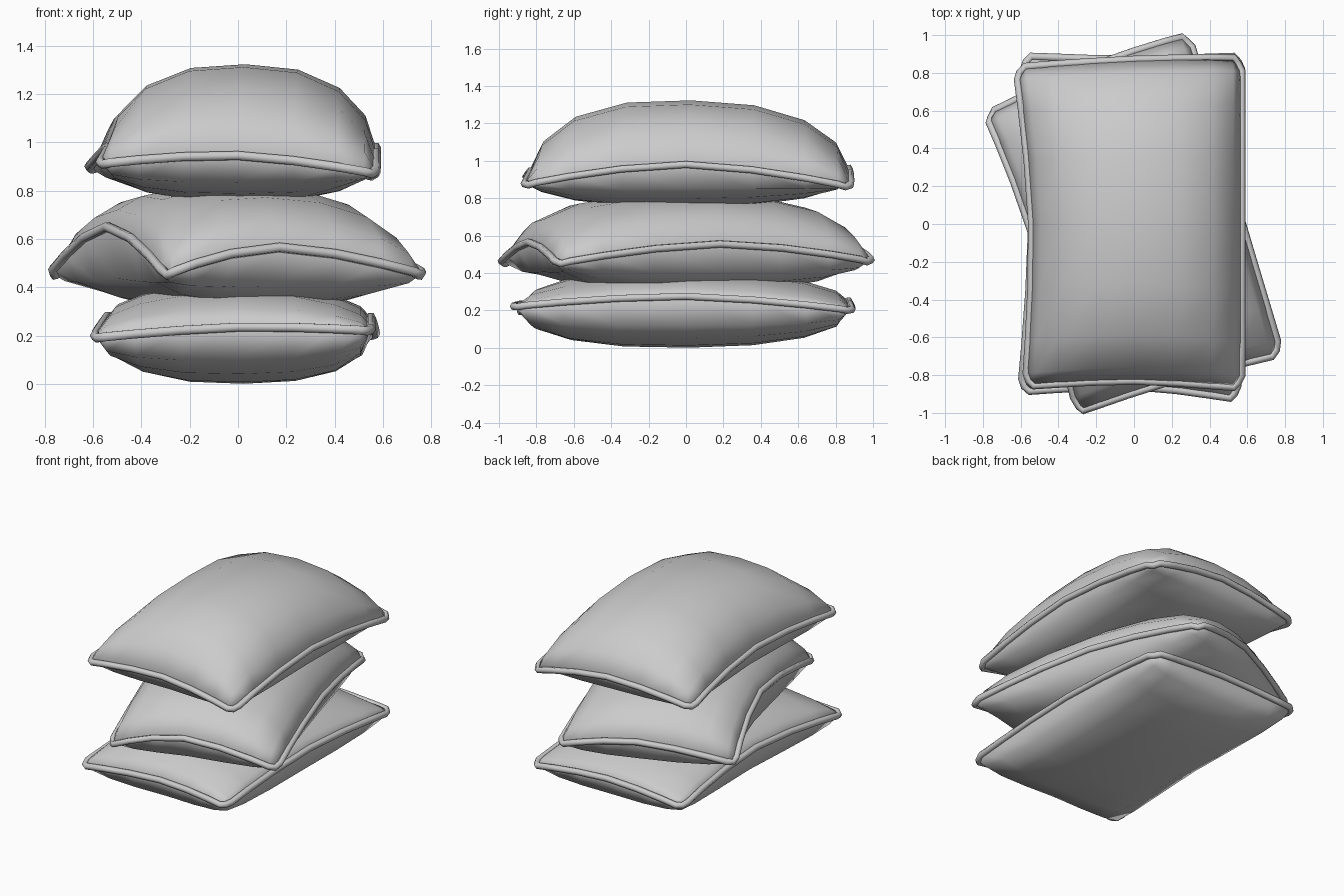
import bpy, bmesh
from mathutils import Vector

cube = bpy.data.objects.get("Cube")
if cube:
    bpy.data.objects.remove(cube, do_unlink=True)

GREY = (0.6, 0.6, 0.6, 1)
fabric = bpy.data.materials.new("grey_fabric")
fabric.use_nodes = True
fabric.diffuse_color = GREY
fabric.node_tree.nodes["Principled BSDF"].inputs["Base Color"].default_value = GREY

HALF = [0, 0.4, 0.72, 0.92, 1]
STEPS = [-t for t in HALF[:0:-1]] + HALF
N = len(STEPS)


def edge(a, mid, b, t):
    """Bowed seam edge from a to b through mid."""
    bow = mid - (a + b) / 2
    return a.lerp(b, (t + 1) / 2) + bow * (1 - abs(t) ** 1.6)


def seam_patch(corners, mids, u, v):
    """Blend the four seam edges over the whole pillow."""
    a, b, c, d = corners
    front, right, back, left = mids
    s, t = (u + 1) / 2, (v + 1) / 2
    across = edge(a, front, b, u).lerp(edge(d, back, c, u), t)
    along = edge(a, left, d, v).lerp(edge(b, right, c, v), s)
    p = across + along - a.lerp(b, s).lerp(d.lerp(c, s), t)
    if abs(u) == 1 and abs(v) == 1:  # blunt corner tips
        p = p.lerp(sum(corners, Vector()) / 4, 0.035)
    return p


def puff(t, power):
    return (1 - abs(t) ** 3) ** power


def finish(ob):
    ob.data.materials.clear()
    ob.data.materials.append(fabric)
    for poly in ob.data.polygons:
        poly.use_smooth = True


def pillow(name, corners, mids, bottom, top, top_power):
    corners = [Vector(p) for p in corners]
    mids = [Vector(p) for p in mids]
    bm = bmesh.new()
    grids = []
    # Cushion: upper and lower puffed sheets meeting at the seam,
    # each with a slight crown falling away from an off-centre peak
    for height, power, crown in ((top, top_power, -0.055), (bottom, 0.3, 0.025)):
        grid = []
        for v in STEPS:
            for u in STEPS:
                p = seam_patch(corners, mids, u, v)
                target = height + crown * ((u + 0.08) ** 2 + (v + 0.17) ** 2)
                p.z += (target - p.z) * puff(u, power) * puff(v, power)
                grid.append(bm.verts.new(p))
        grids.append(grid)
    for grid, flip in zip(grids, (False, True)):
        for j in range(N - 1):
            for i in range(N - 1):
                k = j * N + i
                quad = [grid[k], grid[k + 1], grid[k + N + 1], grid[k + N]]
                bm.faces.new(quad[::-1] if flip else quad)
    bmesh.ops.remove_doubles(bm, verts=bm.verts, dist=0.0001)
    me = bpy.data.meshes.new(name)
    bm.to_mesh(me)
    bm.free()
    ob = bpy.data.objects.new(name, me)
    bpy.context.collection.objects.link(ob)
    finish(ob)

    # Piping: round cord following the seam
    loop = [(u, -1) for u in STEPS[:-1]] + [(1, v) for v in STEPS[:-1]]
    loop += [(-u, 1) for u in STEPS[:-1]] + [(-1, -v) for v in STEPS[:-1]]
    curve = bpy.data.curves.new(name + "_piping", "CURVE")
    curve.dimensions = "3D"
    curve.bevel_depth = 0.021
    curve.bevel_resolution = 1
    spline = curve.splines.new("POLY")
    spline.points.add(len(loop) - 1)
    spline.use_cyclic_u = True
    for point, (u, v) in zip(spline.points, loop):
        point.co = (*seam_patch(corners, mids, u, v), 1)
    cord = bpy.data.objects.new(name + "_piping", curve)
    bpy.context.collection.objects.link(cord)
    bpy.ops.object.select_all(action="DESELECT")
    cord.select_set(True)
    bpy.context.view_layer.objects.active = cord
    bpy.ops.object.convert(target="MESH")
    finish(bpy.context.object)


# Corners run front -x, front +x, back +x, back -x; mids are front, +x, back, -x
pillow("bottom_pillow",
       [(-0.6, -0.89, 0.19), (0.55, -0.93, 0.22), (0.57, 0.89, 0.2), (-0.59, 0.89, 0.21)],
       [(0, -0.86, 0.235), (0.55, 0, 0.275), (0, 0.87, 0.25), (-0.54, 0, 0.28)],
       0, 0.42, 0.47)
pillow("middle_pillow",
       [(-0.3, -1.0, 0.45), (0.78, -0.69, 0.45), (0.29, 1.0, 0.46), (-0.785, 0.58, 0.45)],
       [(0.17, -0.84, 0.565), (0.52, 0.18, 0.555), (-0.21, 0.84, 0.55), (-0.54, -0.05, 0.65)],
       0.29, 0.825, 0.47)
pillow("top_pillow",
       [(-0.575, -0.86, 0.91), (0.57, -0.87, 0.87), (0.57, 0.88, 0.86), (-0.625, 0.83, 0.89)],
       [(0, -0.83, 0.945), (0.57, 0, 0.98), (0, 0.87, 0.96), (-0.54, 0, 0.98)],
       0.75, 1.325, 0.55)
